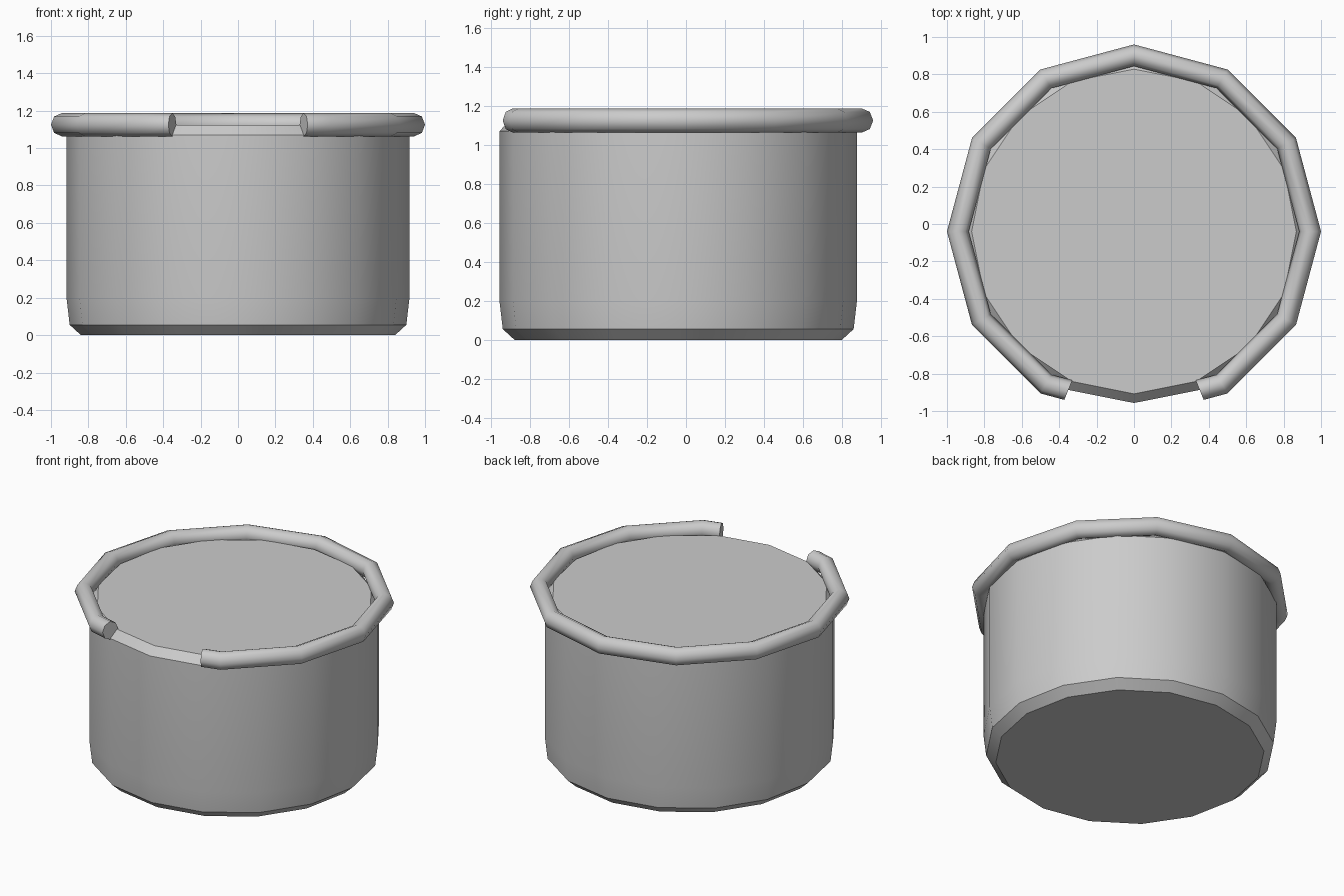
import bpy, bmesh
from math import sin, cos, pi, radians, atan2, hypot

cube = bpy.data.objects.get("Cube")
if cube:
    bpy.data.objects.remove(cube, do_unlink=True)

CENTRE_Y = -0.04

grey = bpy.data.materials.new("plain grey")
grey.use_nodes = True
grey.diffuse_color = (0.6, 0.6, 0.6, 1)
grey.node_tree.nodes["Principled BSDF"].inputs["Base Color"].default_value = grey.diffuse_color


def skin(name, rings, smooth_angle):
    """Join a list of closed point loops with quads and cap both ends."""
    bm = bmesh.new()
    loops = [[bm.verts.new(p) for p in ring] for ring in rings]
    n = len(loops[0])
    for a, b in zip(loops, loops[1:]):
        for i in range(n):
            j = (i + 1) % n
            bm.faces.new((a[i], a[j], b[j], b[i]))
    bm.faces.new(loops[0])
    bm.faces.new(loops[-1])
    bmesh.ops.recalc_face_normals(bm, faces=bm.faces)
    mesh = bpy.data.meshes.new(name)
    bm.to_mesh(mesh)
    bm.free()
    mesh.materials.append(grey)
    obj = bpy.data.objects.new(name, mesh)
    bpy.context.collection.objects.link(obj)
    obj.location.y = CENTRE_Y
    bpy.ops.object.select_all(action='DESELECT')
    obj.select_set(True)
    bpy.context.view_layer.objects.active = obj
    bpy.ops.object.shade_smooth_by_angle(angle=radians(smooth_angle))
    return obj


# Sixteen-sided solid body with a bevelled foot and shoulder
SIDES = 16
profile = [(0.84, 0), (0.9, 0.055), (0.917, 0.2), (0.917, 1.07), (0.868, 1.122)]
skin("pot_body",
     [[(r * cos(2 * pi * i / SIDES), r * sin(2 * pi * i / SIDES), z) for i in range(SIDES)]
      for r, z in profile], 30)

# Open twelve-sided rim band with an octagonal section and a gap at the front
MAJOR, RADIAL, VERTICAL, RIM_Z = 0.942, 0.058, 0.062, 1.125
GAP = 22.5


def rim_section(degrees):
    """Octagonal section of the band at an angle measured from the front."""
    a = radians(degrees)
    off = radians((degrees % 30) - 15)
    # points between corners lie on the straight segment
    flat = cos(radians(15)) / cos(off)
    ring = []
    for k in range(8):
        t = k * pi / 4
        r = (MAJOR + RADIAL * cos(t)) * flat
        ring.append((r * sin(a), -r * cos(a), RIM_Z + VERTICAL * sin(t)))
    return ring


angles = [GAP] + [30 * i for i in range(1, 12)] + [360 - GAP]
skin("rim_band", [rim_section(a) for a in angles], 50)
